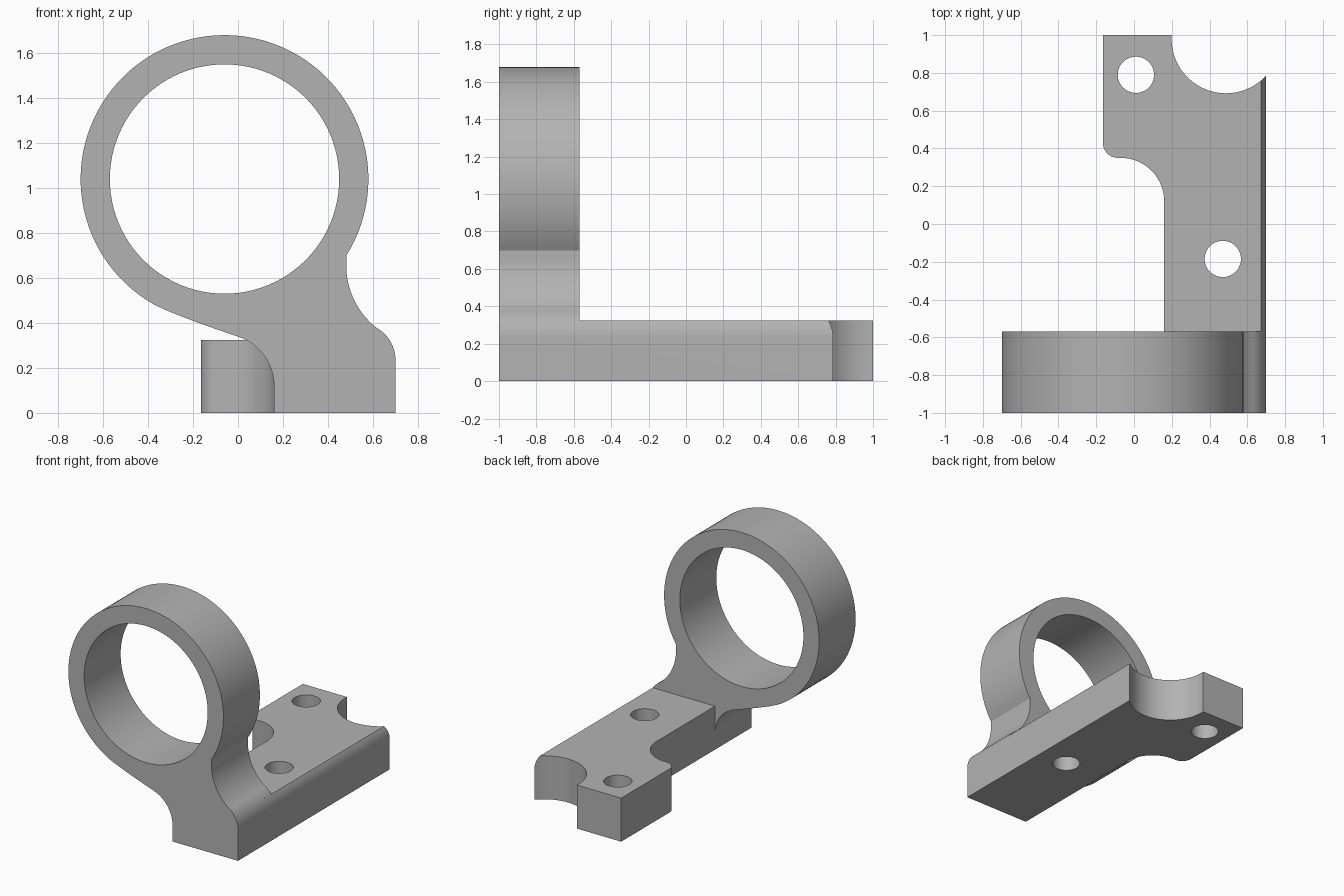
import bpy, bmesh
from math import cos, sin, radians
from mathutils import Matrix, Vector

cube = bpy.data.objects.get("Cube")
if cube:
    bpy.data.objects.remove(cube)

grey = bpy.data.materials.new("plain grey")
grey.use_nodes = True
GREY = (0.45, 0.45, 0.45, 1)
grey.diffuse_color = GREY
grey.node_tree.nodes["Principled BSDF"].inputs["Base Color"].default_value = GREY


def arc(cx, cy, r, start, end, n=16):
    """Points on an arc, angles in degrees."""
    angles = [radians(start + (end - start) * i / n) for i in range(n + 1)]
    return [(cx + r * cos(a), cy + r * sin(a)) for a in angles]


def bend(a, b, c, n=8):
    """Inner points of a quadratic curve from a to c."""
    a, b, c = Vector(a), Vector(b), Vector(c)
    ts = [i / n for i in range(1, n)]
    return [tuple(a * (1 - t) ** 2 + b * 2 * t * (1 - t) + c * t * t) for t in ts]


def prism(name, outline, low, high, axis):
    """Extrude an outline along y (outline in x, z) or z (outline in x, y)."""
    bm = bmesh.new()
    if axis == "y":
        place, step = (lambda p: (p[0], low, p[1])), (0, high - low, 0)
    else:
        place, step = (lambda p: (p[0], p[1], low)), (0, 0, high - low)
    face = bm.faces.new([bm.verts.new(place(p)) for p in outline])
    extruded = bmesh.ops.extrude_face_region(bm, geom=[face], use_keep_orig=True)
    moved = [g for g in extruded["geom"] if isinstance(g, bmesh.types.BMVert)]
    bmesh.ops.translate(bm, verts=moved, vec=step)
    bmesh.ops.recalc_face_normals(bm, faces=bm.faces)
    mesh = bpy.data.meshes.new(name)
    bm.to_mesh(mesh)
    bm.free()
    mesh.materials.append(grey)
    obj = bpy.data.objects.new(name, mesh)
    bpy.context.collection.objects.link(obj)
    return obj


def combine(target, tool, operation):
    """Apply a boolean and remove the tool object."""
    mod = target.modifiers.new("combine", "BOOLEAN")
    mod.operation, mod.object, mod.solver = operation, tool, "EXACT"
    bpy.context.view_layer.objects.active = target
    bpy.ops.object.modifier_apply(modifier=mod.name)
    bpy.data.objects.remove(tool)


FRONT, BACK, RING_BACK = -1, 1, -0.57
RING = (-0.06, 1.04)
SHOULDER = (0.537, 0.236, 0.163)

# Ring bracket: foot, rounded shoulder, neck, ring and underside sweep
ring_arc = arc(*RING, 0.64, -32.2, 240, 80)
foot_arc = arc(-0.07, 0.12, 0.23, 73, 0)
outline = [(0.16, 0), (0.70, 0)]
outline += arc(*SHOULDER, 0, 54.7)
outline += arc(0.8335, 0.655, 0.352, 234.7, 173)[1:-1]
outline += ring_arc
outline += bend(ring_arc[-1], (-0.303, 0.442), foot_arc[0])
outline += foot_arc
bracket = prism("ring_bracket", outline, FRONT, RING_BACK, "y")
bore = prism("bore_cutter", arc(*RING, 0.51, 0, 360, 96)[:-1], -1.2, 0, "y")
combine(bracket, bore, "DIFFERENCE")

# Mounting plate: plan outline trimmed by a bar with a rounded long edge
plan = [(0.16, -0.8)]
plan += arc(-0.07, 0.12, 0.23, 0, 90)
plan += arc(-0.085, 0.43, 0.08, 270, 180, 8)
plan += [(-0.165, BACK), (0.20, BACK)]
plan += arc(0.487, 0.98, 0.288, 180, 330, 32)
plan += [(0.80, -0.8)]
plate = prism("mounting_plate", plan, -0.1, 0.5, "z")
section = [(-0.5, 0), (0.70, 0)] + arc(*SHOULDER, 0, 33.1, 10) + [(-0.5, 0.325)]
combine(plate, prism("section_bar", section, -1.2, 1.2, "y"), "INTERSECT")

# Screw holes
for x, y in ((0.01, 0.79), (0.47, -0.185)):
    hole = prism("hole_cutter", arc(x, y, 0.096, 0, 360, 48)[:-1], -0.2, 0.6, "z")
    combine(plate, hole, "DIFFERENCE")

# Join into one solid bracket
combine(bracket, plate, "UNION")
bpy.ops.object.select_all(action="DESELECT")
bracket.select_set(True)
bpy.context.view_layer.objects.active = bracket
bpy.ops.object.shade_smooth_by_angle(angle=radians(25))
